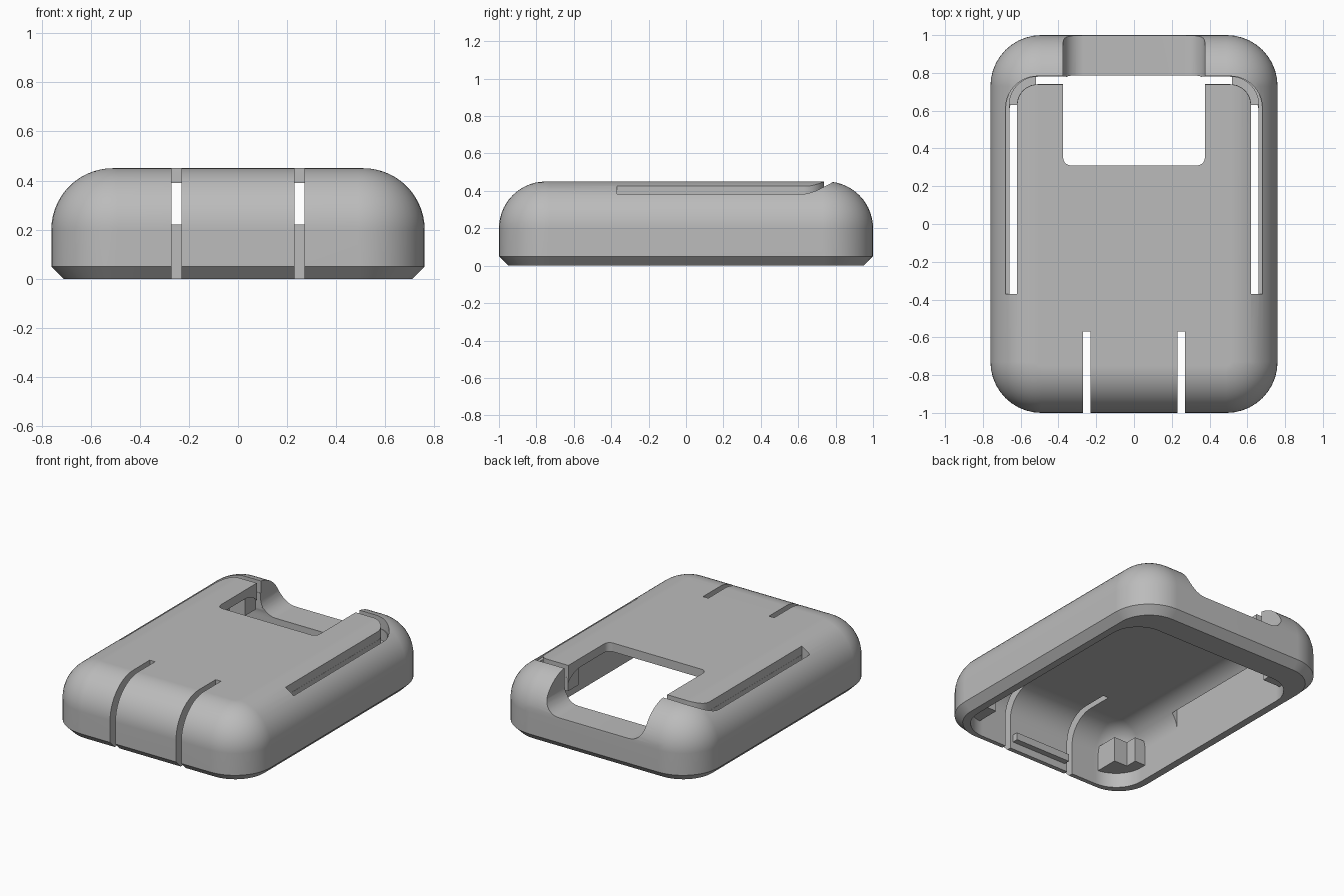
import bpy, bmesh
from math import sin, cos, pi

if "Cube" in bpy.data.objects:
    bpy.data.objects.remove(bpy.data.objects["Cube"], do_unlink=True)

grey = bpy.data.materials.new("plain grey")
grey.use_nodes = True
colour = (0.5, 0.5, 0.5, 1)
grey.diffuse_color = colour
grey.node_tree.nodes["Principled BSDF"].inputs["Base Color"].default_value = colour


def loft(name, rings):
    """Closed solid through a list of equal-length point rings."""
    bm = bmesh.new()
    loops = [[bm.verts.new(p) for p in ring] for ring in rings]
    n = len(loops[0])
    for a, b in zip(loops, loops[1:]):
        for i in range(n):
            j = (i + 1) % n
            bm.faces.new((a[i], a[j], b[j], b[i]))
    bm.faces.new(loops[0][::-1])
    bm.faces.new(loops[-1])
    bmesh.ops.recalc_face_normals(bm, faces=bm.faces)
    mesh = bpy.data.meshes.new(name)
    bm.to_mesh(mesh)
    bm.free()
    mesh.materials.append(grey)
    obj = bpy.data.objects.new(name, mesh)
    bpy.context.collection.objects.link(obj)
    return obj


def arc(cx, cy, r, a0, a1, n=10):
    return [(cx + r * cos(a0 + (a1 - a0) * i / n),
             cy + r * sin(a0 + (a1 - a0) * i / n)) for i in range(n + 1)]


def round_rect(x0, x1, y0, y1, r, n=10):
    centres = ((x1 - r, y1 - r), (x0 + r, y1 - r), (x0 + r, y0 + r), (x1 - r, y0 + r))
    return [p for k, c in enumerate(centres)
            for p in arc(*c, r, k * pi / 2, (k + 1) * pi / 2, n)]


def prism(name, outline, z0, z1):
    return loft(name, [[(x, y, z) for x, y in outline] for z in (z0, z1)])


def box(name, x0, x1, y0, y1, z0, z1):
    return prism(name, [(x0, y0), (x1, y0), (x1, y1), (x0, y1)], z0, z1)


def domed(name, hx, y0, y1, r, profile):
    """Rounded rectangle stacked along an (inset, height) profile."""
    return loft(name, [[(x, y, z) for x, y in
                        round_rect(d - hx, hx - d, y0 + d, y1 - d, r - d)]
                       for d, z in profile])


def cut(target, cutter):
    mod = target.modifiers.new("cut", "BOOLEAN")
    mod.operation = "DIFFERENCE"
    mod.solver = "EXACT"
    mod.object = cutter
    bpy.context.view_layer.objects.active = target
    bpy.ops.object.modifier_apply(modifier=mod.name)
    bpy.data.objects.remove(cutter, do_unlink=True)


def edge_profile(r, z):
    return [(r - x, z + y) for x, y in arc(0, 0, r, 0, pi / 2, 14)]


# Outer case and the hollow below it
shell = domed("case_shell", 0.76, -1, 1, 0.27,
              [(0.05, 0), (0, 0.05)] + edge_profile(0.25, 0.2))
cut(shell, domed("hollow", 0.66, -0.92, 0.787, 0.2,
                 [(0, -0.1)] + edge_profile(0.18, 0.21)))

# Window in the top panel
cut(shell, prism("window", round_rect(-0.375, 0.375, 0.31, 0.785, 0.04, 5)[:12]
                 + round_rect(-0.375, 0.375, 0.31, 0.785, 0.04, 5)[12:], -0.05, 0.6))

# Dip in the back wall, with filleted floor
dip = [(0.375, 0.6), (-0.375, 0.6)]
dip += arc(-0.265, 0.33, 0.11, pi, 1.5 * pi, 8) + arc(0.265, 0.33, 0.11, 1.5 * pi, 2 * pi, 8)
cut(shell, loft("dip", [[(x, y, z) for x, z in dip] for y in (0.775, 1.1)]))


def j_outline(side, inner, outer, back_in, back_out):
    """Gap running along one side and curling round the back corner."""
    r_in, r_out = 0.11, 0.11 + outer - inner
    out = [(outer, -0.37)] + arc(outer - r_out, back_out - r_out, r_out, 0, pi / 2)
    out += [(0.36, back_out), (0.36, back_in)]
    out += arc(inner - r_in, back_in - r_in, r_in, pi / 2, 0) + [(inner, -0.37)]
    return [(side * x, y) for x, y in out]


for side in (-1, 1):
    # Through gap and its wider upper lip
    cut(shell, prism("gap", j_outline(side, 0.62, 0.66, 0.74, 0.78), 0.2, 0.6))
    cut(shell, prism("gap_lip", j_outline(side, 0.619, 0.68, 0.739, 0.783), 0.365, 0.6))
    # Front slits that free the middle clip
    x = side * 0.25
    cut(shell, box("slit", x - 0.02, x + 0.02, -1.1, -0.57, -0.1, 0.6))

parts = [shell]
for side, word in ((-1, "right"), (1, "left")):
    def block(name, x0, x1, *rest):
        a, b = sorted((side * x0, side * x1))
        parts.append(box(word + name, a, b, *rest))
    # Inner supports at the four corners and under the panel arms
    block("_back_corner_support", 0.52, 0.67, 0.63, 0.8, 0.08, 0.29)
    block("_front_corner_support", 0.58, 0.67, -0.88, -0.68, 0.1, 0.27)
    block("_front_corner_stop", 0.48, 0.6, -0.93, -0.76, 0.1, 0.27)
    block("_arm_rib", 0.38, 0.5, 0.62, 0.735, 0.27, 0.41)

# Catch on the inside of the front clip
parts.append(box("front_clip_catch", -0.21, 0.21, -0.93, -0.88, 0.05, 0.1))

for obj in parts:
    bpy.ops.object.select_all(action="DESELECT")
    obj.select_set(True)
    bpy.context.view_layer.objects.active = obj
    bpy.ops.object.shade_smooth_by_angle(angle=pi / 6)
    normals = obj.modifiers.new("even_normals", "WEIGHTED_NORMAL")
    normals.keep_sharp = True
